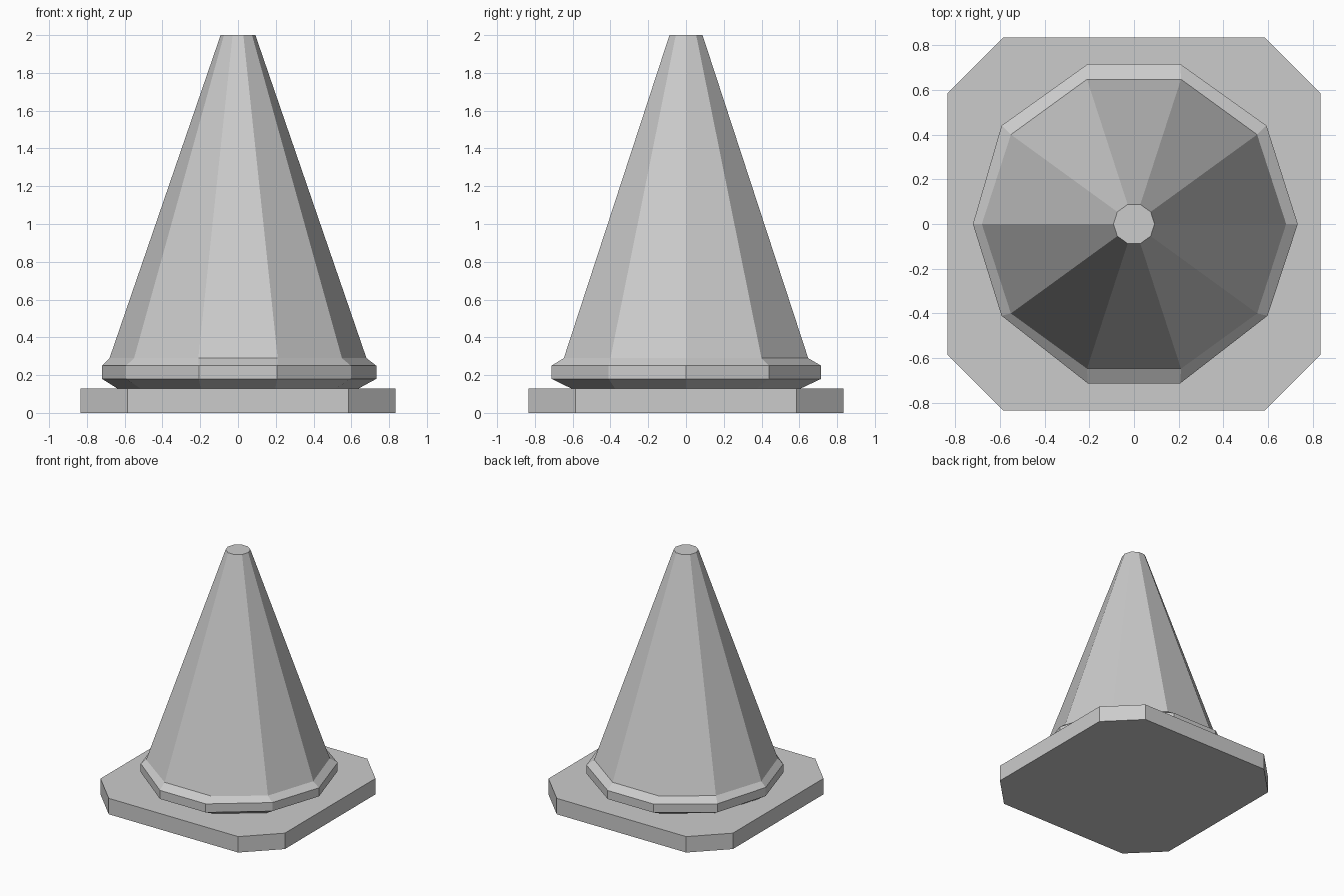
import bpy
import bmesh
from math import cos, sin, pi

cube = bpy.data.objects.get("Cube")
if cube:
    bpy.data.objects.remove(cube, do_unlink=True)

grey = bpy.data.materials.new("light_grey")
grey.use_nodes = True
colour = (0.6, 0.6, 0.6, 1)
grey.diffuse_color = colour
grey.node_tree.nodes["Principled BSDF"].inputs["Base Color"].default_value = colour


def loft(name, sections):
    """Bridge matching loops of points from bottom to top and cap both ends."""
    bm = bmesh.new()
    loops = [[bm.verts.new(p) for p in s] for s in sections]
    n = len(loops[0])
    for low, high in zip(loops, loops[1:]):
        for i in range(n):
            j = (i + 1) % n
            bm.faces.new((low[i], low[j], high[j], high[i]))
    bm.faces.new(loops[0][::-1])
    bm.faces.new(loops[-1])
    mesh = bpy.data.meshes.new(name)
    bm.to_mesh(mesh)
    bm.free()
    mesh.materials.append(grey)
    obj = bpy.data.objects.new(name, mesh)
    bpy.context.collection.objects.link(obj)
    return obj


def ring(radius, z, sides=10):
    return [(radius * cos(2 * pi * i / sides), radius * sin(2 * pi * i / sides), z)
            for i in range(sides)]


# Square foot plate with clipped corners
half, flat = 0.833, 0.585
outline = [(half, -flat), (half, flat), (flat, half), (-flat, half),
           (-half, flat), (-half, -flat), (-flat, -half), (flat, -half)]
loft("foot_plate", [[(x, y, z) for x, y in outline] for z in (0, 0.13)])

# Cone body with a slightly uneven, bevelled collar at its foot
collar = [(0.732, 0), (0.592, 0.44), (0.207, 0.715), (-0.207, 0.715), (-0.592, 0.44),
          (-0.72, 0), (-0.592, -0.41), (-0.207, -0.712), (0.207, -0.712), (0.597, -0.41)]
loft("cone_body", [
    ring(0.64, 0.13),
    [(x, y, 0.18) for x, y in collar],
    [(x, y, 0.25) for x, y in collar],
    ring(0.68, 0.29),
    ring(0.092, 2.0),
])
